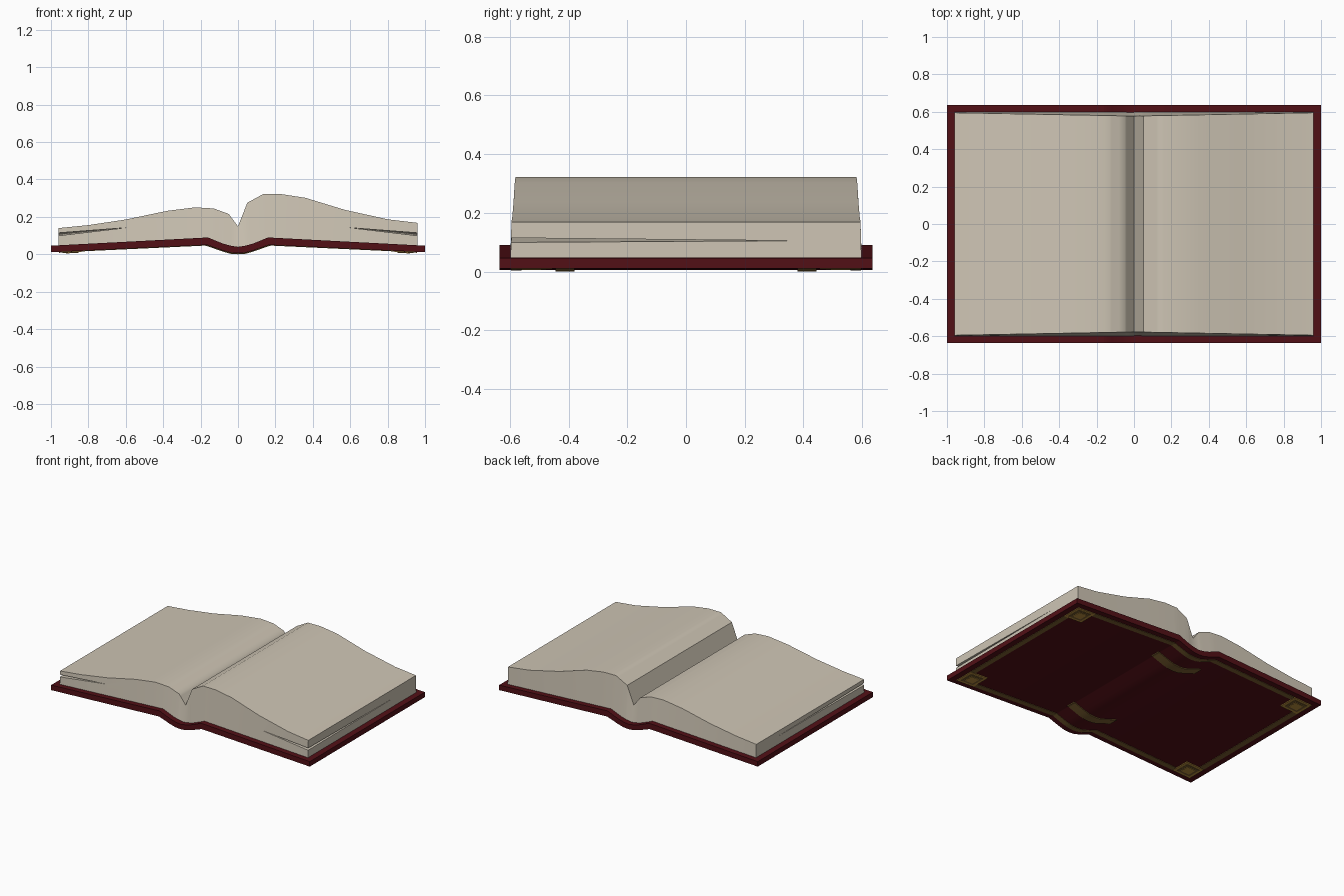
import bpy, bmesh, math

if "Cube" in bpy.data.objects:
    bpy.data.objects.remove(bpy.data.objects["Cube"])

def material(name, rgb):
    m = bpy.data.materials.new(name)
    m.diffuse_color = (*rgb, 1)
    m.use_nodes = True
    m.node_tree.nodes["Principled BSDF"].inputs["Base Color"].default_value = m.diffuse_color
    return m

RED = material("leather", (0.085, 0.005, 0.008))
PAPER = material("paper", (0.62, 0.56, 0.46))
GOLD = material("gold", (0.5, 0.28, 0.05))
DULL = material("dull_gold", (0.2, 0.115, 0.03))

def interp(pts, x):
    for (x0, z0), (x1, z1) in zip(pts, pts[1:]):
        if x <= x1:
            return z0 + (z1 - z0) * (x - x0) / (x1 - x0)
    return pts[-1][1]

# Cover profiles, right half (left mirrors it)
UNDER = [(0, .006), (.04, .009), (.08, .02), (.12, .034), (.165, .05), (1, .011)]
UPPER = [(0, .04), (.04, .046), (.08, .057), (.12, .073), (.16, .09), (1, .046)]
# Top of the page block
PAGE_TOP = [(-.96, .14), (-.8, .156), (-.6, .186), (-.38, .232), (-.23, .251),
            (-.13, .245), (-.05, .216), (0, .15), (.05, .276), (.135, .322),
            (.23, .322), (.36, .302), (.57, .238), (.8, .187), (.96, .168)]

def under(x): return interp(UNDER, abs(x))
def upper(x): return interp(UPPER, abs(x))

def stations(x0, x1, extra=()):
    """x positions between x0 and x1, including every fold of the cover"""
    xs = {x0, x1, *extra}
    for px, _ in UNDER + UPPER:
        xs |= {s * px for s in (-1, 1) if x0 < s * px < x1}
    return sorted(xs)

def loft(name, sections, mat, smooth=True):
    """closed solid through four-point sections"""
    bm = bmesh.new()
    rings = [[bm.verts.new(p) for p in s] for s in sections]
    for a, b in zip(rings, rings[1:]):
        for i in range(4):
            j = (i + 1) % 4
            bm.faces.new((a[i], a[j], b[j], b[i]))
    bm.faces.new(rings[0])
    bm.faces.new(rings[-1][::-1])
    bmesh.ops.recalc_face_normals(bm, faces=bm.faces)
    return finish(name, bm, mat, smooth)

def finish(name, bm, mat, smooth=True):
    me = bpy.data.meshes.new(name)
    bm.to_mesh(me)
    bm.free()
    ob = bpy.data.objects.new(name, me)
    bpy.context.collection.objects.link(ob)
    if mat:
        me.materials.append(mat)
    if smooth:
        bpy.ops.object.select_all(action='DESELECT')
        ob.select_set(True)
        bpy.context.view_layer.objects.active = ob
        bpy.ops.object.shade_smooth_by_angle(angle=math.radians(35))
    return ob

def inlay(name, x0, x1, y0, y1, depth, mat):
    """thin strip hugging the underside of the cover"""
    return loft(name, [[(x, y0, under(x) - depth), (x, y1, under(x) - depth),
                        (x, y1, under(x) + .004), (x, y0, under(x) + .004)]
                       for x in stations(x0, x1)], mat)

# Leather cover
H = .636
loft("cover", [[(x, -H, under(x)), (x, H, under(x)), (x, H, upper(x)), (x, -H, upper(x))]
               for x in stations(-1, 1)], RED)

# Page block, slightly narrower toward the gutter
def section(x):
    t, z = .577 + .018 * abs(x) / .96, interp(PAGE_TOP, x)
    return [(x, -.598, upper(x) - .003), (x, .598, upper(x) - .003), (x, t, z), (x, -t, z)]

pages = loft("pages", [section(x) for x in stations(-.96, .96, [p[0] for p in PAGE_TOP])], PAPER)

# Thin wedge gaps between pages at the front corners
for s, side in ((-1, "left"), (1, "right")):
    bm = bmesh.new()
    for p in ((.59, -.61, .143), (.97, .39, .104), (.97, -.61, .114), (.97, -.61, .098)):
        bm.verts.new((s * p[0], p[1], p[2]))
    bmesh.ops.convex_hull(bm, input=bm.verts)
    bmesh.ops.recalc_face_normals(bm, faces=bm.faces)
    cutter = finish("page_gap_cutter_" + side, bm, None, False)
    cutter.hide_render = True
    cutter.hide_set(True)
    mod = pages.modifiers.new("gap_" + side, 'BOOLEAN')
    mod.operation, mod.solver, mod.object = 'DIFFERENCE', 'EXACT', cutter

# Border, spine bands and corner ornaments on the outside of the cover
for s in (-1, 1):
    y0, y1 = sorted((s * .56, s * .597))
    inlay("border_long", -.957, .957, y0, y1, .003, DULL)
    x0, x1 = sorted((s * .92, s * .957))
    inlay("border_short", x0, x1, -.56, .56, .003, DULL)
    y0, y1 = sorted((s * .38, s * .445))
    inlay("spine_band", -.175, .175, y0, y1, .006, DULL)
    for t in (-1, 1):
        cx, cy = s * .887, t * .527
        for part, r, d, m in (("corner_plate", .07, .005, GOLD),
                              ("corner_inset", .05, .007, DULL),
                              ("corner_stud", .032, .010, GOLD)):
            inlay(part, cx - r, cx + r, cy - r, cy + r, d, m)
